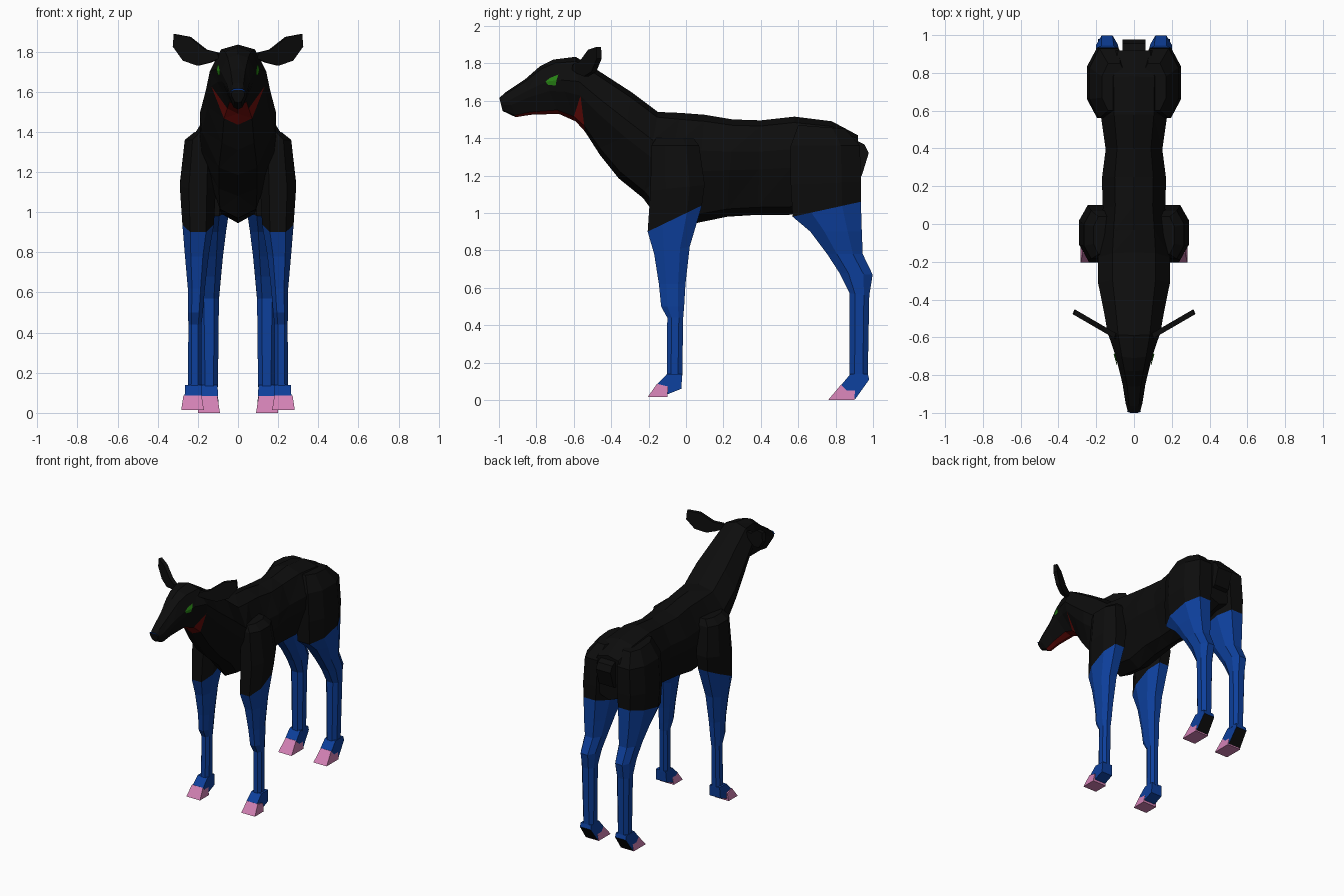
import bpy, bmesh
from mathutils import Vector
from mathutils.bvhtree import BVHTree

if "Cube" in bpy.data.objects:
    bpy.data.objects.remove(bpy.data.objects["Cube"])


def material(name, rgb):
    m = bpy.data.materials.new(name)
    m.diffuse_color = (*rgb, 1)
    m.use_nodes = True
    m.node_tree.nodes["Principled BSDF"].inputs["Base Color"].default_value = m.diffuse_color
    return m


BLACK = material("black_coat", (0.004, 0.004, 0.004))
BLUE = material("blue_leg", (0.004, 0.05, 0.33))
PINK = material("pink_hoof", (0.65, 0.22, 0.46))
RED = material("red_throat", (0.15, 0.004, 0.003))
GREEN = material("green_eye", (0.02, 0.22, 0.007))


def finish(name, bm, mats, mirror=True):
    """Turn a bmesh into an object, mirrored across x = 0."""
    me = bpy.data.meshes.new(name)
    bm.to_mesh(me)
    bm.free()
    for m in mats:
        me.materials.append(m)
    ob = bpy.data.objects.new(name, me)
    bpy.context.collection.objects.link(ob)
    if mirror:
        mod = ob.modifiers.new("mirror", 'MIRROR')
        mod.use_clip = True
        mod.merge_threshold = 0.0005
    return ob


def prism(name, profile, x0, x1, mats, rule=None, taper=0.0):
    """Side profile (y, z) extruded from x0 to x1, narrower at the top."""
    bm = bmesh.new()
    sides = []
    for x, s in ((x0, 1), (x1, -1)):
        sides.append([bm.verts.new((x + s * taper * z, y, z)) for y, z in profile])
    a, b = sides
    bm.faces.new(a)
    bm.faces.new(b[::-1])
    n = len(a)
    for i in range(n):
        f = bm.faces.new((a[i], b[i], b[(i + 1) % n], a[(i + 1) % n]))
        f.material_index = rule(i) if rule else 0
    bmesh.ops.recalc_face_normals(bm, faces=bm.faces)
    return finish(name, bm, mats)


# Body, neck and head: half loft, rings = top y, top z, bottom y, bottom z, half width
BODY = [
    (-0.998, 1.615, -0.98, 1.545, 0.033),
    (-0.965, 1.645, -0.91, 1.512, 0.045),
    (-0.86, 1.715, -0.83, 1.525, 0.06),
    (-0.78, 1.785, -0.68, 1.53, 0.085),
    (-0.71, 1.82, -0.59, 1.49, 0.107),
    (-0.59, 1.835, -0.54, 1.435, 0.14),
    (-0.46, 1.755, -0.46, 1.31, 0.16),
    (-0.29, 1.645, -0.36, 1.185, 0.19),
    (-0.15, 1.54, -0.23, 1.08, 0.19),
    (-0.03, 1.535, -0.15, 0.97, 0.18),
    (0.10, 1.525, 0.05, 0.945, 0.165),
    (0.25, 1.50, 0.22, 0.98, 0.17),
    (0.40, 1.495, 0.38, 0.99, 0.15),
    (0.58, 1.515, 0.55, 0.99, 0.175),
    (0.78, 1.49, 0.75, 1.03, 0.18),
    (0.92, 1.415, 0.91, 1.08, 0.14),
]
SECTION = [(0, 0), (0.6, 0.06), (1, 0.33), (0.95, 0.52), (0.5, 0.92), (0, 1)]
bm = bmesh.new()
rings = []
for yt, zt, yb, zb, w in BODY:
    rings.append([bm.verts.new((w * u, yt + (yb - yt) * t, zt + (zb - zt) * t))
                  for u, t in SECTION])
for i, (a, b) in enumerate(zip(rings, rings[1:])):
    for k in range(len(SECTION) - 1):
        f1 = bm.faces.new((a[k], a[k + 1], b[k]))
        f2 = bm.faces.new((a[k + 1], b[k + 1], b[k]))
        # red under the jaw and up the cheek
        if k == 4 and 1 <= i <= 4:
            f1.material_index = f2.material_index = 1
        if k == 3 and i == 4:
            f2.material_index = 1
bm.faces.new(rings[0][::-1])
bm.faces.new(rings[-1])
# drop the caps' centre edges cleanly when mirrored
bmesh.ops.recalc_face_normals(bm, faces=bm.faces)
tree = BVHTree.FromBMesh(bm)
finish("body", bm, [BLACK, RED])

# Eyes: thin plates laid on the sides of the head
EYE = [(-0.75, 1.70), (-0.725, 1.72), (-0.68, 1.738), (-0.69, 1.708),
       (-0.695, 1.68), (-0.735, 1.682)]


def on_head(y, z):
    hit, normal, _, _ = tree.ray_cast(Vector((1, y, z)), Vector((-1, 0, 0)))
    if hit is None:
        return Vector((0.095, y, z))
    return hit + Vector((0.006, -0.002, 0.002))


bm = bmesh.new()
centre = bm.verts.new(on_head(-0.713, 1.704))
rim = [bm.verts.new(on_head(y, z)) for y, z in EYE]
for i in range(len(rim)):
    bm.faces.new((centre, rim[i - 1], rim[i]))
if sum(f.normal.x for f in bm.faces if not f.normal_update()) < 0:
    bmesh.ops.reverse_faces(bm, faces=bm.faces)
finish("eyes", bm, [GREEN])

# Nose: small blue plate on the muzzle tip
bm = bmesh.new()
bm.faces.new([bm.verts.new(p) for p in
              ((-0.04, -0.993, 1.60), (0.04, -0.993, 1.60),
               (0.02, -1.0, 1.617), (-0.02, -1.0, 1.617))])
finish("nose", bm, [BLUE], mirror=False)

# Ears: flat outlines swept back, given thickness
EAR = [(0.09, 1.765), (0.14, 1.745), (0.20, 1.73), (0.27, 1.755), (0.32, 1.825),
       (0.315, 1.887), (0.24, 1.873), (0.16, 1.81), (0.10, 1.795)]
bm = bmesh.new()
front, back = [[bm.verts.new((x + d * 0.4, -0.58 + (x - 0.12) * 0.58 - d, z))
                for x, z in EAR] for d in (0.013, -0.013)]
bm.faces.new(front)
bm.faces.new(back[::-1])
for i in range(len(EAR)):
    bm.faces.new((front[i - 1], front[i], back[i], back[i - 1]))
bmesh.ops.recalc_face_normals(bm, faces=bm.faces)
finish("ears", bm, [BLACK])


def leg(name, table, black_rings):
    """Eight-sided loft; rings = front z, back z, front y, back y, inner x, outer x."""
    shape = [(-1, -.45), (-.5, -1), (.5, -1), (1, -.45),
             (1, .45), (.5, 1), (-.5, 1), (-1, .45)]
    bm = bmesh.new()
    rs = []
    for zf, zb, yf, yb, xi, xo in table:
        rs.append([bm.verts.new((xi + (xo - xi) * (u + 1) / 2,
                                 yf + (yb - yf) * (v + 1) / 2,
                                 zf + (zb - zf) * (v + 1) / 2)) for u, v in shape])
    for i, (a, b) in enumerate(zip(rs, rs[1:])):
        for k in range(8):
            f = bm.faces.new((a[k], a[(k + 1) % 8], b[(k + 1) % 8], b[k]))
            f.material_index = 0 if i < black_rings else 1
    bm.faces.new(rs[0])
    bm.faces.new(rs[-1][::-1]).material_index = 1
    bmesh.ops.recalc_face_normals(bm, faces=bm.faces)
    return finish(name, bm, [BLACK, BLUE])


# Front legs with shoulders
leg("front_legs", [
    (1.40, 1.40, -0.16, 0.04, 0.11, 0.215),
    (1.36, 1.36, -0.185, 0.07, 0.11, 0.265),
    (1.12, 1.15, -0.19, 0.10, 0.11, 0.29),
    (0.90, 1.04, -0.205, 0.085, 0.12, 0.277),
    (0.78, 0.82, -0.17, 0.02, 0.145, 0.265),
    (0.62, 0.62, -0.145, -0.003, 0.165, 0.25),
    (0.50, 0.50, -0.133, -0.01, 0.175, 0.25),
    (0.44, 0.44, -0.10, -0.015, 0.182, 0.247),
    (0.13, 0.13, -0.103, -0.02, 0.182, 0.25)], 3)

# Hind legs with haunches
leg("hind_legs", [
    (1.47, 1.45, 0.60, 0.85, 0.04, 0.17),
    (1.36, 1.36, 0.56, 0.93, 0.03, 0.235),
    (1.15, 1.17, 0.56, 0.935, 0.03, 0.25),
    (0.98, 1.06, 0.57, 0.935, 0.045, 0.24),
    (0.90, 0.90, 0.665, 0.94, 0.06, 0.225),
    (0.78, 0.78, 0.755, 0.945, 0.075, 0.205),
    (0.68, 0.67, 0.82, 0.998, 0.085, 0.20),
    (0.57, 0.56, 0.875, 0.98, 0.095, 0.195),
    (0.13, 0.13, 0.875, 0.972, 0.10, 0.185)], 3)

# Feet: heel blocks and pink hooves
prism("front_heels", [(-0.155, 0.085), (-0.10, 0.14), (-0.02, 0.14),
                      (-0.025, 0.06), (-0.10, 0.03)], 0.175, 0.27, [BLUE], taper=0.05)
prism("front_hooves", [(-0.205, 0.015), (-0.10, 0.015), (-0.095, 0.072),
                       (-0.155, 0.087)], 0.168, 0.285, [PINK], taper=0.15)
prism("hind_heels", [(0.83, 0.08), (0.88, 0.14), (0.972, 0.14), (0.98, 0.11),
                     (0.905, 0.005)], 0.095, 0.195, [BLUE, BLACK],
      rule=lambda i: int(i == 3), taper=0.05)
prism("hind_hooves", [(0.76, 0.0), (0.90, 0.0), (0.905, 0.07), (0.83, 0.083)],
      0.09, 0.20, [PINK], taper=0.15)

# Tail: short nub on the rump
prism("tail", [(0.89, 1.40), (0.955, 1.365), (0.977, 1.32), (0.94, 1.20),
               (0.89, 1.18)], 0.0, 0.06, [BLACK])
